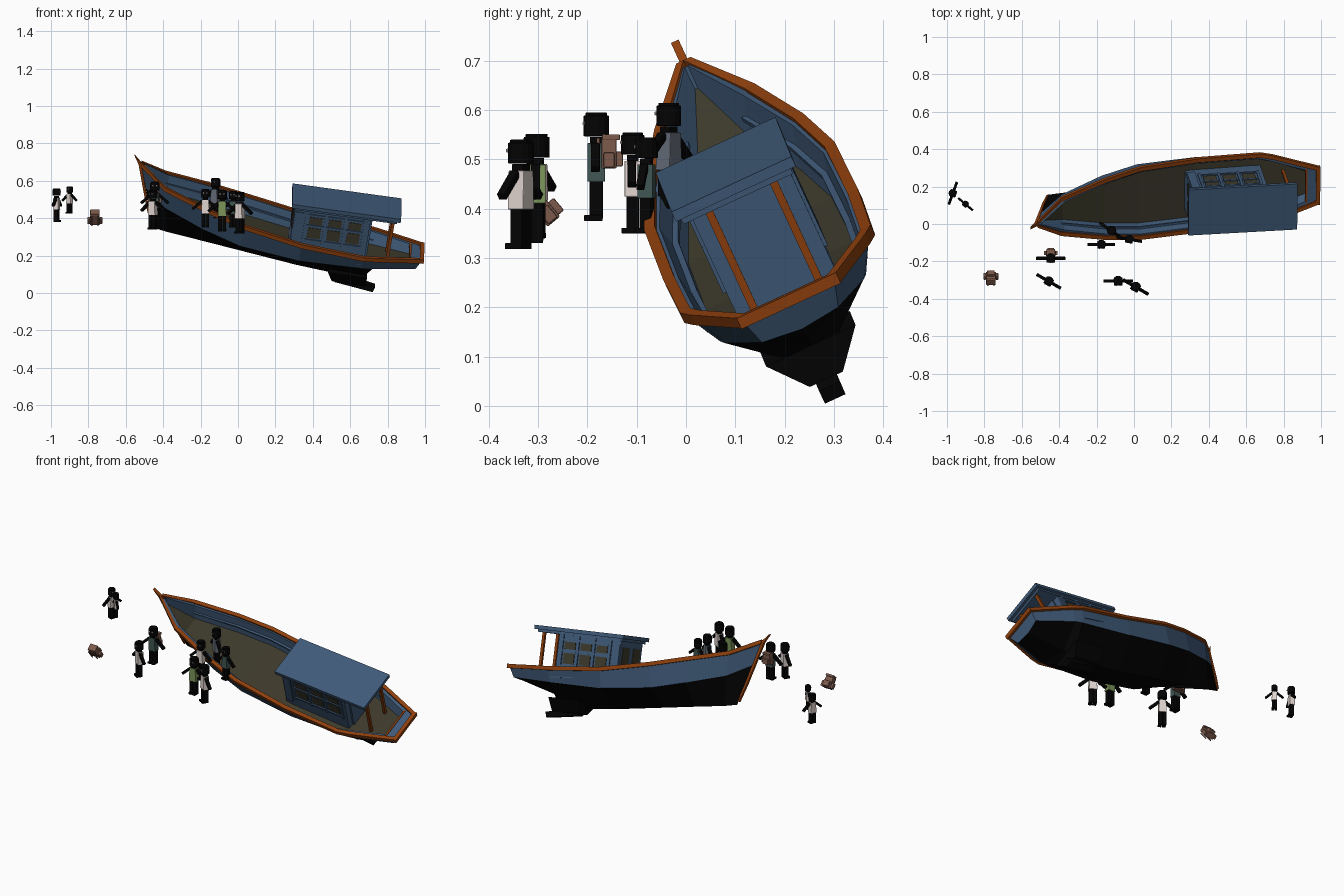
import bpy, bmesh, math
from mathutils import Matrix, Vector

if "Cube" in bpy.data.objects:
    bpy.data.objects.remove(bpy.data.objects["Cube"])


def material(name, r, g, b):
    m = bpy.data.materials.new(name)
    m.use_nodes = True
    m.diffuse_color = (r, g, b, 1)
    node = m.node_tree.nodes["Principled BSDF"]
    node.inputs["Base Color"].default_value = (r, g, b, 1)
    node.inputs["Roughness"].default_value = 0.8
    return m


BLUE = material("faded blue paint", .05, .102, .188)
ORANGE = material("rust orange trim", .27, .05, .004)
OLIVE = material("dark olive boards", .046, .042, .024)
BLACK = material("black tar", .001, .001, .001)
BROWN = material("brown canvas", .2, .1, .07)
WHITE = material("off white cloth", .75, .66, .62)
GREEN = material("green cloth", .2, .3, .1)
TEAL = material("dark teal cloth", .05, .09, .085)
GREY = material("grey blue cloth", .13, .15, .19)

# Heeled and pitched frame of the boat: columns run aft, to port and up
aft = Vector((.989, .055, -.136)).normalized()
up = aft.cross(Vector((.007, .907, .42))).normalized()
port = up.cross(aft)
BOAT = Matrix((aft, port, up)).transposed().to_4x4()
BOAT.translation = port * .286


def finish(name, bm, mats, frame=BOAT, bevel=0):
    bmesh.ops.recalc_face_normals(bm, faces=bm.faces)
    me = bpy.data.meshes.new(name)
    bm.to_mesh(me)
    bm.free()
    for m in mats:
        me.materials.append(m)
    ob = bpy.data.objects.new(name, me)
    ob.matrix_world = frame
    bpy.context.collection.objects.link(ob)
    if bevel:
        mod = ob.modifiers.new("soft edges", "BEVEL")
        mod.width, mod.segments = bevel, 2
    return ob


def add_box(bm, centre, size, mat=0, tilt=0, taper=1):
    mx = (Matrix.Translation(centre) @ Matrix.Rotation(tilt, 4, "Y")
          @ Matrix.Diagonal((*size, 1)))
    verts = bmesh.ops.create_cube(bm, size=1)["verts"]
    for v in verts:
        if v.co.z > 0:
            v.co.x *= taper
        v.co = mx @ v.co
    for f in {f for v in verts for f in v.link_faces}:
        f.material_index = mat


def box(name, centre, size, mat):
    bm = bmesh.new()
    add_box(bm, centre, size)
    return finish(name, bm, [mat])


def loft(name, rings, mats, pick=lambda i: 0, split=None):
    bm = bmesh.new()
    rows = [[bm.verts.new(p) for p in ring] for ring in rings]
    n = len(rows[0])
    for a, b in zip(rows, rows[1:]):
        for i in range(n):
            j = (i + 1) % n
            bm.faces.new((a[i], a[j], b[j], b[i])).material_index = pick(i)
    # A split ring gets one end face for its outside and one for its inside
    for row in (rows[0], rows[-1]):
        bm.faces.new(row[:split])
        if split:
            bm.faces.new(row[split:])
    return finish(name, bm, mats)


def plate(name, outline, width, mat):
    sides = [[(x, s * width / 2, z) for x, z in outline] for s in (-1, 1)]
    return loft(name, sides, [mat])


# Hull stations: rail x, keel x, rail half width, rail z, waterline half, waterline z, keel z, depth
stations = [
    (-.605, -.49, .008, .545, .006, .41, .182, .05),
    (-.463, -.41, .104, .462, .07, .335, .168, .085),
    (-.22, -.22, .17, .4, .135, .27, .145, .09),
    (-.02, -.02, .205, .35, .168, .22, .12, .09),
    (.3, .3, .21, .29, .175, .185, .08, .085),
    (.64, .655, .205, .262, .163, .186, .05, .07),
    (.71, .685, .188, .26, .155, .186, .12, .065),
    (.955, .925, .103, .25, .085, .19, .18, .045),
]


def hull_ring(s):
    xr, xk, hr, zr, hw, zw, zk, depth = s
    xw = xr + (xk - xr) * (zr - zw) / (zr - zk)
    inner, floor = max(hr - .022, .004), max(hr - .045, .003)
    half = [(xr, hr, zr), (xw, hw, zw)]
    inside = [(xr * .96, -inner, zr), (xr * .96, -floor, zr - depth)]
    def flip(pts):
        return [(x, -y, z) for x, y, z in reversed(pts)]
    return half + [(xk, 0, zk)] + flip(half) + inside + flip(inside)


hull_colours = [0, 1, 1, 0, 0, 0, 2, 0, 0]
loft("hull", [hull_ring(s) for s in stations], [BLUE, BLACK, OLIVE],
     lambda i: hull_colours[i], split=5)

# Gunwale rails and the inner ledges below them
for side, word in ((1, "left"), (-1, "right")):
    rings = []
    for x, _, h, z, *rest in stations:
        y0, y1 = side * max(h - .015, 0), side * (h + .008)
        rings.append([(x, y0, z - .012), (x, y1, z - .012), (x, y1, z + .011), (x, y0, z + .011)])
    loft(word + "_gunwale", rings, [ORANGE])
    rings = [[(x * .98, side * (h - a), z - b)
              for a, b in ((.025, .04), (.045, .04), (.045, .05), (.025, .05))]
             for x, _, h, z, *rest in stations[1:-1]]
    loft(word + "_ledge", rings, [BLUE])

# Stern: rail, narrow deck and its inner edge
box("stern_rail", (.955, 0, .25), (.022, .222, .024), ORANGE)
box("stern_deck", (.922, 0, .245), (.056, .18, .01), BLUE)
box("stern_deck_edge", (.892, 0, .245), (.01, .2, .018), ORANGE)

# Stem post following the raked bow
plate("stem_post", [(-.65, .592), (-.606, .55), (-.53, .3), (-.495, .2),
                    (-.504, .2), (-.542, .3), (-.62, .542)], .017, ORANGE)

# Deadwood, wide above and narrow below, and the shoe under it
loft("deadwood", [[(a, -w, z), (a, w, z), (b, w, z), (b, -w, z)]
                  for w, z, a, b in ((.1, .105, .47, .68), (.037, .03, .5, .685))], [BLACK])
plate("keel_shoe", [(.485, .055), (.52, .02), (.727, -.008), (.735, .022), (.685, .032), (.68, .1)],
      .046, BLACK)

# Cabin with panes, frames, roof and posts
box("cabin", (.445, 0, .325), (.41, .22, .3), BLUE)
box("roof", (.514, -.007, .482), (.588, .268, .022), BLUE)
box("roof_lip", (.512, -.007, .464), (.555, .245, .014), BLUE)
for side, word in ((1, "left"), (-1, "right")):
    for i in range(3):
        for z, h in ((.4, .04), (.328, .06)):
            box(word + "_pane", (.36 + i * .105, side * .111, z), (.07, .006, h), OLIVE)
    for i in range(4):
        box(word + "_mullion", (.3075 + i * .105, side * .111, .365), (.014, .012, .19), BLUE)
    for z in (.285, .37, .432):
        box(word + "_window_bar", (.465, side * .111, z), (.33, .012, .01), BLUE)
    box(word + "_door_panel", (.268, side * .111, .34), (.045, .008, .2), BLUE)
    box(word + "_front_pane", (.239, side * .055, .375), (.006, .07, .1), OLIVE)
    box(word + "_roof_post", (.772, side * .072, .33), (.016, .016, .27), ORANGE)
box("aft_panel", (.655, 0, .32), (.012, .15, .28), BLUE)


# Backpacks
def add_pack(bm, centre, mat=0):
    c = Vector(centre)
    add_box(bm, c, (.05, .03, .062), mat, taper=.85)
    add_box(bm, c + Vector((0, .02, -.012)), (.036, .016, .03), mat)
    add_box(bm, c + Vector((0, .004, .032)), (.046, .036, .012), mat)
    for s in (-1, 1):
        add_box(bm, c + Vector((s * .03, 0, -.014)), (.012, .022, .03), mat)
        add_box(bm, c + Vector((s * .015, -.022, 0)), (.007, .006, .06), mat)


bm = bmesh.new()
add_pack(bm, (0, 0, 0))
finish("loose_backpack", bm, [BROWN],
       Matrix.Translation((-.765, -.29, .4)) @ Matrix.Rotation(.7, 4, "X")
       @ Matrix.Scale(1.1, 4), .004)


# Passengers with drum-shaped heads, standing on z = 0 and facing -y
def person(name, x, y, z, height, yaw, shirt, pack=False):
    bm = bmesh.new()
    for s in (-1, 1):
        add_box(bm, (s * .011, 0, .047), (.02, .027, .085), 0)
        add_box(bm, (s * .012, -.006, .006), (.021, .038, .012), 0)
        add_box(bm, (s * .046, -.002, .129), (.016, .018, .074), 0, s * -.85)
        add_box(bm, (s * .01, -.0255, .198), (.007, .004, .008), 2)
    add_box(bm, (0, 0, .119), (.046, .036, .078), 1, taper=.85)
    add_box(bm, (0, 0, .163), (.03, .026, .016), 0)
    for radius, depth, level in ((.026, .042, .193), (.022, .012, .214)):
        bmesh.ops.create_cone(bm, cap_ends=True, segments=14, radius1=radius, radius2=radius,
                              depth=depth, matrix=Matrix.Translation((0, 0, level)))
    if pack:
        add_pack(bm, (0, .026, .138), 3)
    frame = (Matrix.Translation((x, y, z)) @ Matrix.Rotation(math.radians(yaw), 4, "Z")
             @ Matrix.Scale(height / .22, 4))
    finish(name, bm, [BLACK, shirt, WHITE, BROWN], frame, .002)


person("far_passenger", -.97, .165, .38, .18, 70, WHITE)
person("far_child", -.9, .107, .425, .145, -40, WHITE)
person("pack_carrier", -.445, -.182, .375, .22, 0, TEAL, True)
person("bow_passenger", -.455, -.305, .34, .21, -30, WHITE)
person("side_passenger", -.175, -.108, .35, .205, 0, WHITE)
person("rail_passenger", -.12, -.035, .4, .215, -35, GREY)
person("middle_passenger", -.025, -.08, .35, .195, -10, TEAL)
person("green_passenger", -.085, -.303, .33, .222, 0, GREEN)
person("front_passenger", .01, -.335, .318, .222, -30, WHITE)
